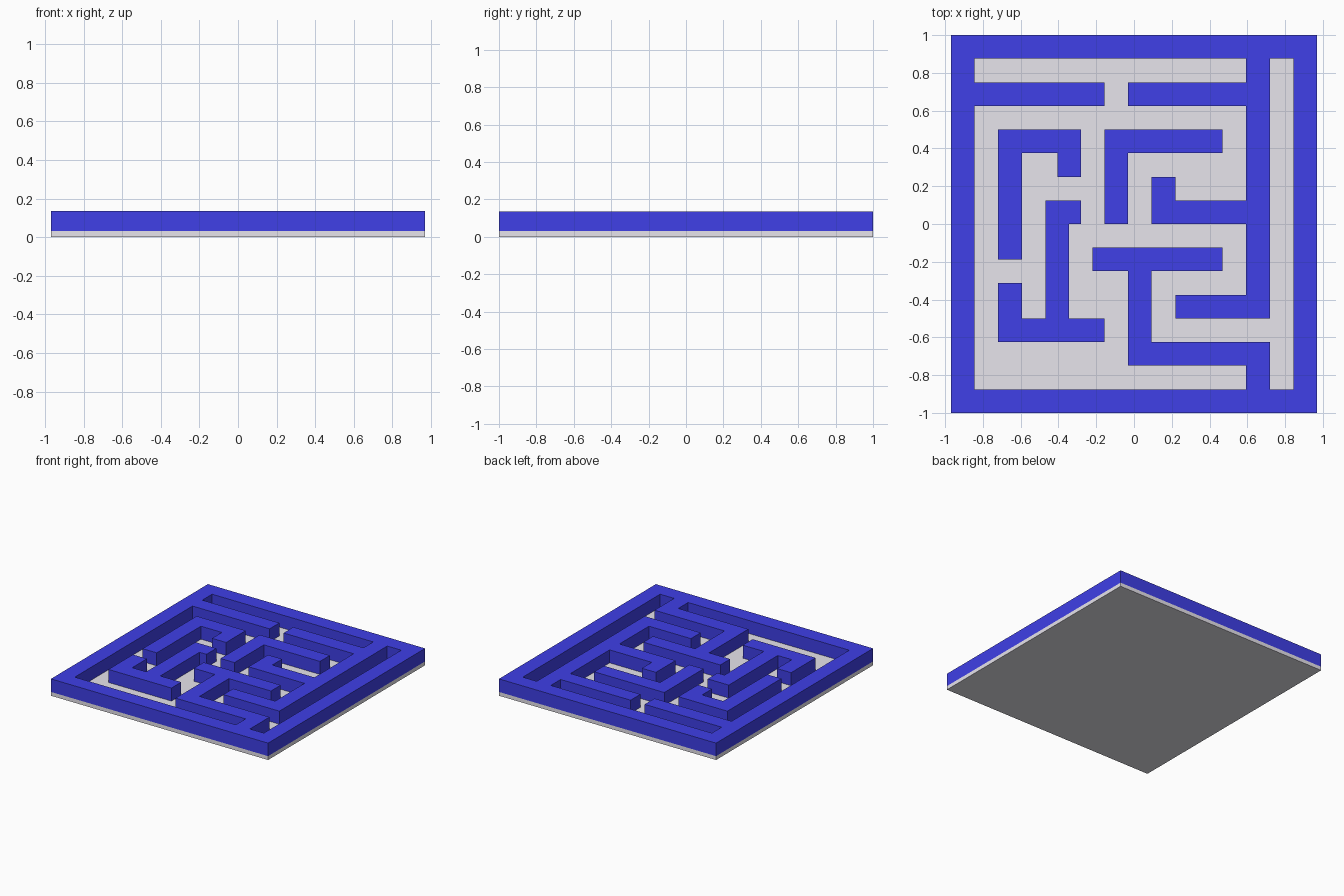
import bpy, bmesh

if "Cube" in bpy.data.objects:
    bpy.data.objects.remove(bpy.data.objects["Cube"])

U = 1 / 32           # plan grid unit
BASE_TOP = 0.031
WALL_TOP = 0.136


def finish(name, bm, color):
    mesh = bpy.data.meshes.new(name)
    bm.to_mesh(mesh)
    bm.free()
    mat = bpy.data.materials.new(name + "_paint")
    mat.diffuse_color = (*color, 1)
    mat.use_nodes = True
    mat.node_tree.nodes["Principled BSDF"].inputs["Base Color"].default_value = mat.diffuse_color
    mesh.materials.append(mat)
    obj = bpy.data.objects.new(name, mesh)
    bpy.context.collection.objects.link(obj)
    return obj


# Floor slab
bm = bmesh.new()
bmesh.ops.create_cube(bm, size=1)
for v in bm.verts:
    v.co.x *= 62 * U
    v.co.y *= 64 * U
    v.co.z = (v.co.z + 0.5) * BASE_TOP
finish("floor_slab", bm, (0.80, 0.78, 0.84))

# Wall centrelines in grid units; every wall is 4 units thick
walls = [
    [(-29, -30), (29, -30), (29, 30), (-29, 30), (-29, -30)],  # outer frame
    [(21, 30), (21, -14), (9, -14)],                           # long right wall
    [(-29, 22), (-7, 22)],                                     # upper left bar
    [(1, 22), (21, 22)],                                       # upper right bar
    [(-21, -4), (-21, 14), (-11, 14), (-11, 10)],              # left hook
    [(-3, 2), (-3, 14), (13, 14)],                             # centre corner
    [(5, 6), (5, 2), (21, 2)],                                 # right corner
    [(-11, 2), (-13, 2), (-13, -18)],                          # left stem
    [(-21, -12), (-21, -18), (-7, -18)],                       # left foot
    [(-5, -6), (13, -6)],                                      # T bar
    [(1, -6), (1, -22), (21, -22), (21, -30)],                 # T stem to frame
]

# Cells covered by the walls, so overlapping runs merge into one solid
cells = set()
for path in walls:
    for (x0, y0), (x1, y1) in zip(path, path[1:]):
        for x in range(min(x0, x1) - 2, max(x0, x1) + 2, 2):
            for y in range(min(y0, y1) - 2, max(y0, y1) + 2, 2):
                cells.add((x, y))

# Maze walls: merged plan, raised from the floor
bm = bmesh.new()
for x, y in sorted(cells):
    corners = [(x, y), (x + 2, y), (x + 2, y + 2), (x, y + 2)]
    bm.faces.new([bm.verts.new((a * U, b * U, BASE_TOP)) for a, b in corners])
bmesh.ops.remove_doubles(bm, verts=bm.verts[:], dist=1e-4)
raised = bmesh.ops.extrude_face_region(bm, geom=bm.faces[:])["geom"]
bmesh.ops.translate(bm, vec=(0, 0, WALL_TOP - BASE_TOP),
                    verts=[g for g in raised if isinstance(g, bmesh.types.BMVert)])
bmesh.ops.recalc_face_normals(bm, faces=bm.faces[:])
bmesh.ops.dissolve_limit(bm, angle_limit=0.01, verts=bm.verts[:], edges=bm.edges[:])
finish("maze_walls", bm, (0.05, 0.05, 0.8))
